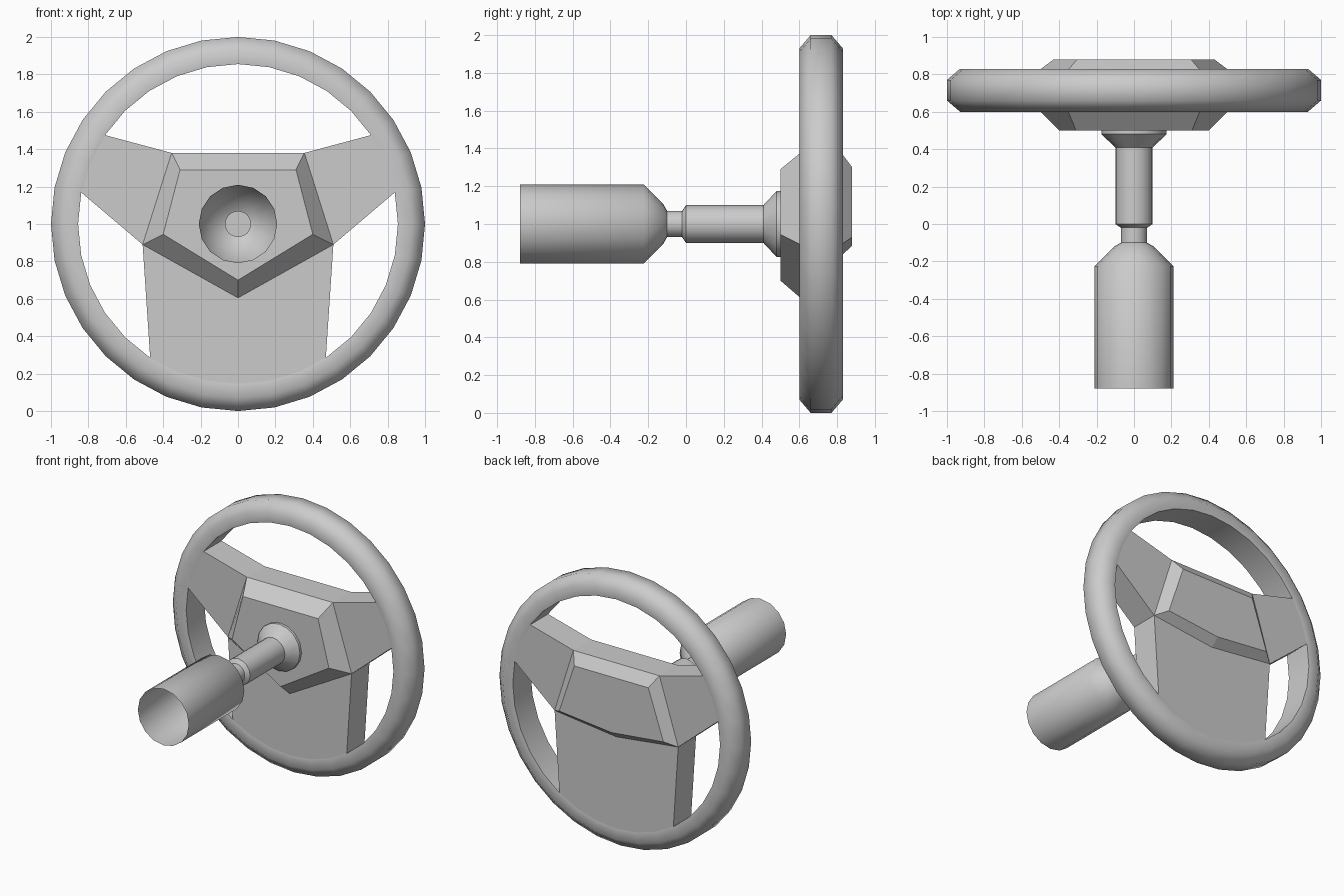
import bpy, bmesh, math

if "Cube" in bpy.data.objects:
    bpy.data.objects.remove(bpy.data.objects["Cube"])

CZ = 1.0  # height of the steering axis


def finish(name, bm, angle=None):
    bmesh.ops.remove_doubles(bm, verts=bm.verts, dist=1e-4)
    bmesh.ops.recalc_face_normals(bm, faces=bm.faces)
    mesh = bpy.data.meshes.new(name)
    bm.to_mesh(mesh)
    bm.free()
    if angle is not None:
        mesh.shade_smooth()
        mesh.set_sharp_from_angle(angle=math.radians(angle))
    ob = bpy.data.objects.new(name, mesh)
    bpy.context.collection.objects.link(ob)
    return ob


def lathe(name, profile, n, closed=False, angle=40):
    """Spin a list of (radius, y) points around the steering axis."""
    bm = bmesh.new()
    rings = []
    for k in range(n):
        a = 2 * math.pi * k / n
        rings.append([bm.verts.new((r * math.sin(a), y, CZ + r * math.cos(a)))
                      for r, y in profile])
    m = len(profile)
    for k in range(n):
        a, b = rings[k], rings[(k + 1) % n]
        for i in range(m if closed else m - 1):
            j = (i + 1) % m
            bm.faces.new((a[i], a[j], b[j], b[i]))
    return finish(name, bm, angle)


def mirrored(half):
    """Complete a right-hand (x, z) outline with its left-hand copy."""
    return half + [(-x, z) for x, z in reversed(half) if x > 0]


def loft(name, half_a, y_a, half_b, y_b):
    """Solid between two matching mirrored outlines."""
    bm = bmesh.new()
    a = [bm.verts.new((x, y_a, z)) for x, z in mirrored(half_a)]
    b = [bm.verts.new((x, y_b, z)) for x, z in mirrored(half_b)]
    n = len(a)
    for i in range(n):
        j = (i + 1) % n
        bm.faces.new((a[i], a[j], b[j], b[i]))
    bm.faces.new(a)
    bm.faces.new(b)
    return finish(name, bm)


# Grip ring with a bevelled outside and a broad inner wall
lathe("rim", [(1.0, 0.66), (1.0, 0.77), (0.93, 0.83), (0.855, 0.82),
              (0.855, 0.61), (0.93, 0.60)], 32, closed=True, angle=60)

# Three spokes as one plate, ends sunk into the rim
spokes = [(0.355, 1.38), (0.71, 1.475), (0.75, 1.486), (0.88, 1.204),
          (0.51, 0.89), (0.468, 0.26), (0.3, 0.17), (0.15, 0.125), (0, 0.115)]
loft("spoke_plate", spokes, 0.61, spokes, 0.82)

# Bevelled pentagon hub on the column side
loft("hub_front", [(0.355, 1.38), (0.51, 0.89), (0, 0.605)], 0.61,
     [(0.31, 1.29), (0.40, 0.945), (0, 0.70)], 0.50)

# Shallow pad on the driver side
loft("hub_pad", [(0.355, 1.38), (0.51, 0.89), (0, 0.83)], 0.82,
     [(0.305, 1.30), (0.43, 0.93), (0, 0.885)], 0.88)

# Column shaft with flared collar and thin neck
lathe("column_shaft", [(0.175, 0.50), (0.175, 0.48), (0.10, 0.41), (0.10, 0.0),
                       (0.07, -0.02), (0.07, -0.11), (0, -0.11)], 16)

# Open-ended sleeve, a thin shell
lathe("column_sleeve", [(0.07, -0.10), (0.105, -0.12),
                        (0.21, -0.225), (0.21, -0.88)], 16, angle=60)
